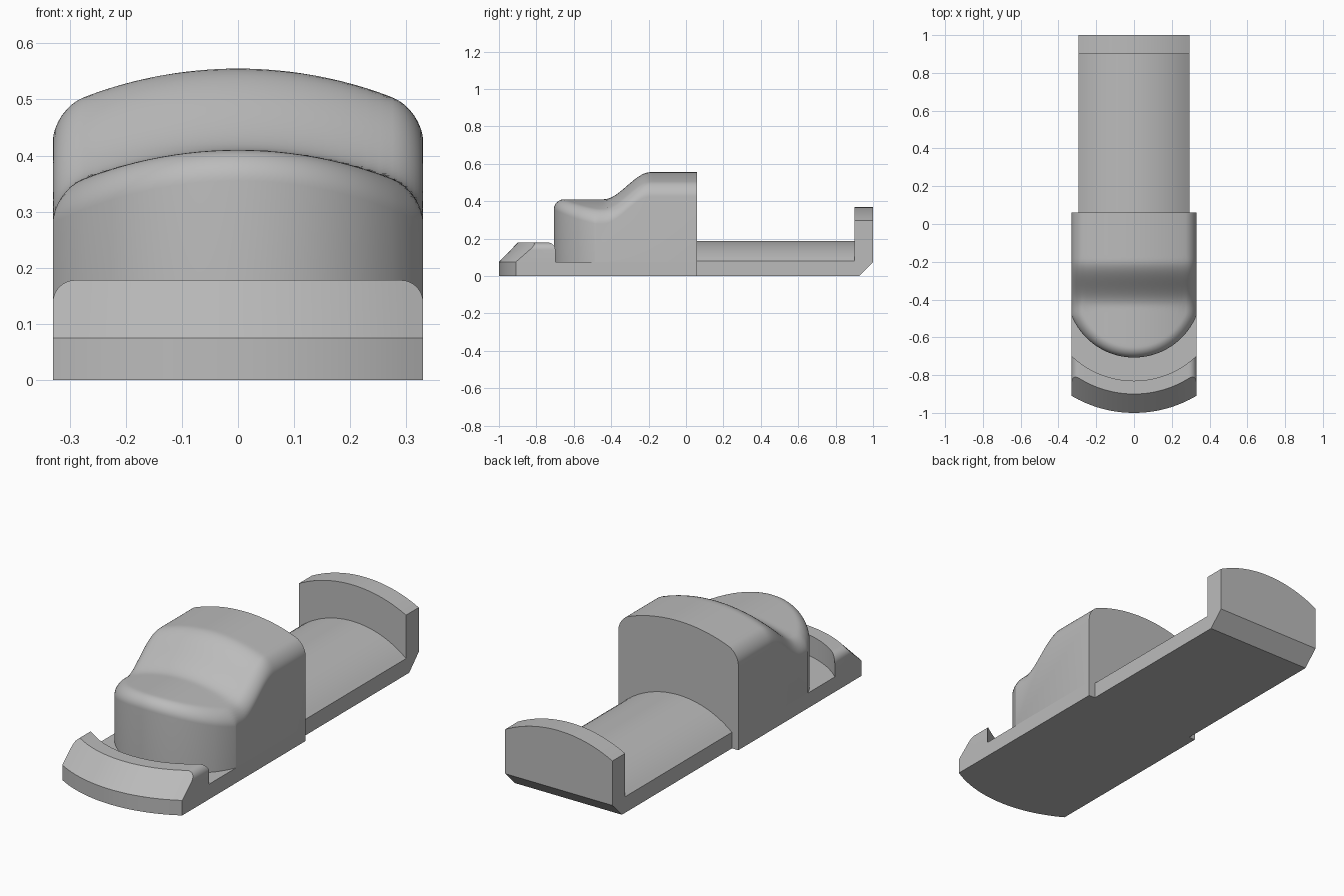
import bpy
import bmesh
from math import sqrt, sin, cos, pi, hypot, radians

cube = bpy.data.objects.get("Cube")
if cube:
    bpy.data.objects.remove(cube)

# One plain grey for every part
grey = bpy.data.materials.new("plain_grey")
grey.use_nodes = True
colour = (0.5, 0.5, 0.5, 1)
grey.diffuse_color = colour
grey.node_tree.nodes["Principled BSDF"].inputs["Base Color"].default_value = colour

HALF = 0.33          # half width of the front section
TAIL = 0.295         # half width of the tail
CENTRE = -0.35       # y centre shared by the rounded front arcs
BACK = 0.06          # back of the body
FLOOR = 0.075        # thickness of the front base
NOSE = 0.357         # plan radius of the nose
FILLET = 0.055


def spread(half, n=24):
    return [half * (2 * i / n - 1) for i in range(n + 1)]


def with_round_ends(half, r, n=8):
    """Even steps in the middle, finer steps over the rounded edges."""
    edge = [half - r + r * sin(pi / 2 * i / n) for i in range(1, n + 1)]
    return [-x for x in reversed(edge)] + spread(half - r) + edge


def arc_front(x, r):
    return CENTRE - sqrt(r * r - x * x)


def sag(x, half, drop):
    """Fall of a crowned arc below its middle height."""
    r = (half * half + drop * drop) / (2 * drop)
    return r - sqrt(r * r - x * x)


def loft(name, xs, section):
    """Join the closed (y, z) sections taken at each x and cap both ends."""
    bm = bmesh.new()
    rings = [[bm.verts.new((x, y, z)) for y, z in section(x)] for x in xs]
    for a, b in zip(rings, rings[1:]):
        for i in range(len(a)):
            j = (i + 1) % len(a)
            bm.faces.new((a[i], a[j], b[j], b[i]))
    bm.faces.new(rings[0])
    bm.faces.new(rings[-1])
    bmesh.ops.recalc_face_normals(bm, faces=bm.faces)
    mesh = bpy.data.meshes.new(name)
    bm.to_mesh(mesh)
    bm.free()
    mesh.materials.append(grey)
    obj = bpy.data.objects.new(name, mesh)
    bpy.context.collection.objects.link(obj)
    bpy.ops.object.select_all(action="DESELECT")
    obj.select_set(True)
    bpy.context.view_layer.objects.active = obj
    bpy.ops.object.shade_smooth_by_angle(angle=radians(30))
    return obj


# Flat base with an arched front edge
def base_section(x):
    y = arc_front(x, 0.65)
    return [(y, 0), (BACK, 0), (BACK, FLOOR), (y, FLOOR)]


# Sloped curved lip, rounded at its upper side corners
def lip_section(x):
    r = 0.04
    over = max(0, abs(x) - (HALF - r))
    top = 0.178 - r + sqrt(max(0, r * r - over * over))
    r_top = 0.65 - 0.1 * (top - FLOOR) / (0.178 - FLOOR)
    return [(arc_front(x, 0.65), FLOOR), (arc_front(x, r_top), top),
            (arc_front(x, 0.48), top), (arc_front(x, 0.48), FLOOR)]


# Crowned body: low round nose sweeping up to a higher back
def body_top(x, y):
    t = min(1, max(0, (y + 0.44) / 0.25))
    z = 0.41 + 0.145 * t * t * (3 - 2 * t) - sag(x, HALF, 0.075)
    d = HALF - abs(x)
    if y < CENTRE:
        d = min(d, NOSE - hypot(x, y - CENTRE))
    gap = FILLET - min(FILLET, max(0, d))
    return z - FILLET + sqrt(max(0, FILLET ** 2 - gap ** 2))


def body_section(x):
    front = arc_front(x, NOSE)
    stretch = NOSE / (CENTRE - front)
    ys = [front + FILLET * stretch * (1 - cos(pi / 2 * i / 10)) for i in range(11)]
    start = ys[-1]
    ys += [start + (BACK - start) * i / 48 for i in range(1, 49)]
    return [(BACK, FLOOR), (front, FLOOR)] + [(y, body_top(x, y)) for y in ys]


# Long tail with a barrel-shaped top
def tail_section(x):
    top = 0.187 - sag(x, TAIL, 0.107)
    return [(BACK, 0), (0.9, 0), (0.9, top), (BACK, top)]


# Upright end stop with a crowned top and a chamfered lower back edge
def stop_section(x):
    top = 0.368 - sag(x, TAIL, 0.072)
    return [(0.9, 0), (0.925, 0), (1, 0.075), (1, top), (0.9, top)]


loft("front_base", spread(HALF), base_section)
loft("front_lip", with_round_ends(HALF, 0.04), lip_section)
loft("body", with_round_ends(HALF, FILLET), body_section)
loft("tail_deck", spread(TAIL), tail_section)
loft("end_stop", spread(TAIL), stop_section)
